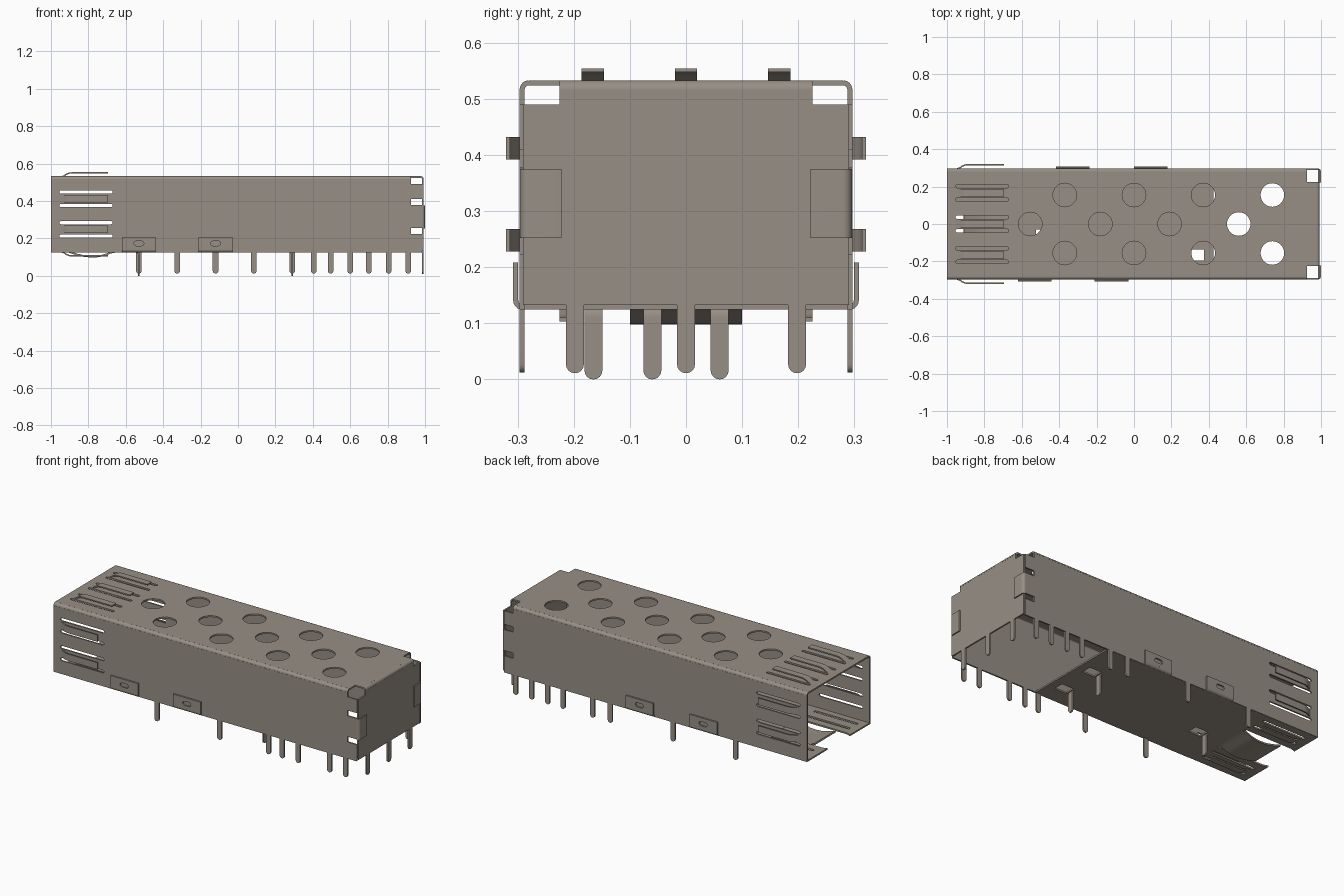
import bpy, bmesh, math
from mathutils import Matrix, Vector

cube = bpy.data.objects.get("Cube")
if cube:
    bpy.data.objects.remove(cube, do_unlink=True)

metal = bpy.data.materials.new("warm_grey_metal")
metal.use_nodes = True
COLOUR = (0.31, 0.275, 0.235, 1)
metal.diffuse_color = COLOUR
metal.node_tree.nodes["Principled BSDF"].inputs["Base Color"].default_value = COLOUR

T = 0.009                      # sheet thickness
Y, ZB, ZT = 0.292, 0.129, 0.5285   # mid planes of walls, floor and roof
R = 0.012                      # fold radius
parts = []


def add_mesh(name, mesh):
    bm = bmesh.new()
    bm.from_mesh(mesh)
    bmesh.ops.remove_doubles(bm, verts=bm.verts, dist=1e-5)
    bmesh.ops.recalc_face_normals(bm, faces=bm.faces)
    bm.to_mesh(mesh)
    bm.free()
    mesh.materials.clear()
    mesh.materials.append(metal)
    obj = bpy.data.objects.new(name, mesh)
    bpy.context.collection.objects.link(obj)
    parts.append(obj)


def sheet(name, loops, plane, offset, t=T):
    """Flat plate from an outline followed by holes."""
    cu = bpy.data.curves.new(name, 'CURVE')
    cu.dimensions, cu.fill_mode, cu.extrude = '2D', 'BOTH', t / 2
    for loop in loops:
        sp = cu.splines.new('POLY')
        sp.points.add(len(loop) - 1)
        for p, (a, b) in zip(sp.points, loop):
            p.co = (a, b, 0, 1)
        sp.use_cyclic_u = True
    tmp = bpy.data.objects.new(name + "_tmp", cu)
    bpy.context.collection.objects.link(tmp)
    bpy.context.view_layer.update()
    mesh = bpy.data.meshes.new_from_object(
        tmp.evaluated_get(bpy.context.evaluated_depsgraph_get()))
    bpy.data.objects.remove(tmp, do_unlink=True)
    axes = {"xy": ((1, 0, 0), (0, 1, 0), (0, 0, 1)),
            "xz": ((1, 0, 0), (0, 0, 1), (0, -1, 0)),
            "yz": ((0, 1, 0), (0, 0, 1), (1, 0, 0))}[plane]
    shift = {"xy": (0, 0, offset), "xz": (0, offset, 0), "yz": (offset, 0, 0)}[plane]
    m = Matrix(axes).transposed().to_4x4()
    m.translation = shift
    mesh.transform(m)
    add_mesh(name, mesh)


def strip(name, path, w0, w1, place, t=T):
    """Bent band: path (a, b) with thickness t, running from w0 to w1."""
    pts = [Vector(p) for p in path]
    left, right = [], []
    for i, p in enumerate(pts):
        d = (pts[min(i + 1, len(pts) - 1)] - pts[max(i - 1, 0)]).normalized()
        n = Vector((-d.y, d.x)) * t / 2
        left.append(p + n)
        right.append(p - n)
    ring = left + right[::-1]
    n, k = len(ring), len(pts)
    verts = [place(p.x, p.y, w) for w in (w0, w1) for p in ring]
    faces = [(i, (i + 1) % n, n + (i + 1) % n, n + i) for i in range(n)]
    for s in (0, n):
        faces += [(s + i, s + i + 1, s + n - 2 - i, s + n - 1 - i) for i in range(k - 1)]
    mesh = bpy.data.meshes.new(name)
    mesh.from_pydata(verts, [], faces)
    add_mesh(name, mesh)


def arc(cx, cy, r, a0, a1, n=8):
    return [(cx + r * math.cos(math.radians(a0 + (a1 - a0) * i / n)),
             cy + r * math.sin(math.radians(a0 + (a1 - a0) * i / n))) for i in range(n + 1)]


def circle(cx, cy, r, n=32):
    return arc(cx, cy, r, 0, 360, n)[:-1]


def rect(x0, x1, y0, y1):
    return [(x0, y0), (x1, y0), (x1, y1), (x0, y1)]


def slot(x0, x1, cy, w):
    r = w / 2
    return arc(x1 - r, cy, r, -90, 90, 6) + arc(x0 + r, cy, r, 90, 270, 6)


def pin(p, top, tip, w=0.03):
    """Rounded solder pin hanging from an edge, listed left to right."""
    return [(p - w / 2, top)] + arc(p, tip + w / 2, w / 2, 180, 360) + [(p + w / 2, top)]


# Spring slots shared by roof and walls
def slots(centres, gap=0.036, w=0.017):
    return [slot(-0.955, -0.67, c + s * gap, w) for c in centres for s in (-1, 1)]


# Roof with vent holes and rear corner cut-outs
ys = Y - R
roof = [(-1, -ys), (0.925, -ys), (0.925, -0.225), (0.977, -0.225),
        (0.977, 0.225), (0.925, 0.225), (0.925, ys), (-1, ys)]
vents = [circle(x, y, 0.063) for x in (-0.37, 0, 0.37, 0.74) for y in (-0.155, 0.155)]
vents += [circle(x, 0, 0.063) for x in (-0.555, -0.18, 0.19, 0.56)]
TOP_FINGERS = (-0.166, 0, 0.166)
SIDE_FINGERS = (0.412, 0.248)
FLOOR_FINGERS = (-0.205, 0.205)
sheet("roof", [roof] + vents + slots(TOP_FINGERS), "xy", ZT)

# Side walls with solder pins and notched rear edge
WALL_PINS = {-1: (-0.325, 0.085, 0.405, 0.495, 0.6, 0.805, 0.91),
             1: (-0.53, -0.12, 0.29, 0.405, 0.6, 0.7, 0.805, 0.91)}
PLATES = {-1: (-0.53, -0.12), 1: (-0.328, 0.09)}
for s, side in ((-1, "right"), (1, "left")):
    out = [(-1, 0.125)]
    for p in WALL_PINS[s]:
        out += pin(p, 0.125, 0.012)
    out += [(0.985, 0.125)]
    for z0, z1 in ((0.223, 0.255), (0.378, 0.41)):
        out += [(0.985, z0), (0.925, z0), (0.925, z1), (0.985, z1)]
    out += [(0.985, 0.49), (0.925, 0.49), (0.925, ZT - R), (-1, ZT - R)]
    sheet(side + "_wall", [out] + slots(SIDE_FINGERS), "xz", s * Y)

    # Rounded fold between wall and roof
    strip(side + "_roof_fold", arc(Y - R, ZT - R, R, 0, 90), -1, 0.925,
          lambda a, b, w: (w, s * a, b))
    # Thin flange closing the rear corner
    sheet(side + "_corner_edge", [rect(0.984, 0.993, 0.133, 0.49)], "xz", s * 0.286)
    # Wall tab folded over the rear panel
    strip(side + "_rear_tab", [(0.983, Y)] + arc(0.984, Y - R, R, 90, 0) + [(0.996, 0.222)],
          0.252, 0.375, lambda a, b, w: (a, s * b, w), 0.008)
    # Floor plates folded up against the wall
    for cx in PLATES[s]:
        sheet(side + "_locking_plate",
              [rect(cx - 0.09, cx + 0.09, 0.14, 0.208), slot(cx - 0.027, cx + 0.027, 0.173, 0.025)],
              "xz", s * 0.3035)
        strip(side + "_plate_fold", [(Y - 0.004, ZB)] + arc(0.2915, 0.141, R, -90, 0),
              cx - 0.09, cx + 0.09, lambda a, b, w: (w, s * a, b))

# Floor, open at the rear, notched around the latch tongue
FLOOR_PINS = ((-0.53, -0.06), (0.29, -0.165), (0.29, 0.06))
floor = [(-1, -Y), (0.425, -Y), (0.425, Y), (-1, Y),
         (-1, 0.105), (-0.97, 0.115), (-0.66, 0.115), (-0.66, -0.115), (-0.97, -0.115), (-1, -0.105)]
holes = [rect(x + 0.006, x + 0.085, y - 0.03, y + 0.03) for x, y in FLOOR_PINS]
sheet("floor", [floor] + holes + slots(FLOOR_FINGERS), "xy", ZB)

# Latch tongue bowing below the floor
strip("latch_tongue", [(-0.655, ZB), (-0.68, 0.124), (-0.71, 0.112), (-0.745, 0.104),
                       (-0.78, 0.102), (-0.82, 0.105), (-0.86, 0.114), (-0.91, 0.13)],
      -0.1, 0.1, lambda a, b, w: (a, w, b))

# Pins bent down from the floor
for x, y in FLOOR_PINS:
    strip("floor_pin_bend", [(x - 0.03, ZB)] + arc(x - 0.018, ZB - 0.018, 0.018, 90, 0)
          + [(x, 0.1)], y - 0.016, y + 0.016, lambda a, b, w: (a, w, b))
    sheet("floor_pin", [pin(y, 0.1, 0, 0.032)], "yz", x)

# Rear panel with pins and fold into the roof
rear = [(-0.285, 0.133)]
for p in (-0.198, 0, 0.198):
    rear += pin(p, 0.133, 0.011, 0.032)
rear += [(0.285, 0.133), (0.285, 0.49), (0.225, 0.49), (0.225, ZT - R),
         (-0.225, ZT - R), (-0.225, 0.49), (-0.285, 0.49)]
sheet("rear_panel", [rear], "yz", 0.988)
strip("rear_roof_fold", arc(0.976, ZT - R, R, 0, 90), -0.225, 0.225,
      lambda a, b, w: (a, w, b))

# Raised contact fingers around the open end
FINGER = [(-0.945, 0.0), (-0.93, 0.006), (-0.917, 0.015), (-0.9, 0.021),
          (-0.88, 0.0225), (-0.695, 0.0225)]
HALF = 0.02
for c in TOP_FINGERS:
    strip("top_contact_finger", FINGER, c - HALF, c + HALF,
          lambda a, b, w: (a, w, ZT + b), 0.007)
for c in FLOOR_FINGERS:
    strip("floor_contact_finger", FINGER, c - HALF, c + HALF,
          lambda a, b, w: (a, w, ZB - b), 0.007)
for s in (-1, 1):
    for c in SIDE_FINGERS:
        strip("side_contact_finger", FINGER, c - HALF, c + HALF,
              lambda a, b, w: (a, s * (Y + b + 0.003), w), 0.007)

# Smooth folds, crisp sheet edges
bpy.ops.object.select_all(action='DESELECT')
for o in parts:
    o.select_set(True)
bpy.context.view_layer.objects.active = parts[0]
bpy.ops.object.shade_smooth_by_angle(angle=math.radians(35))
